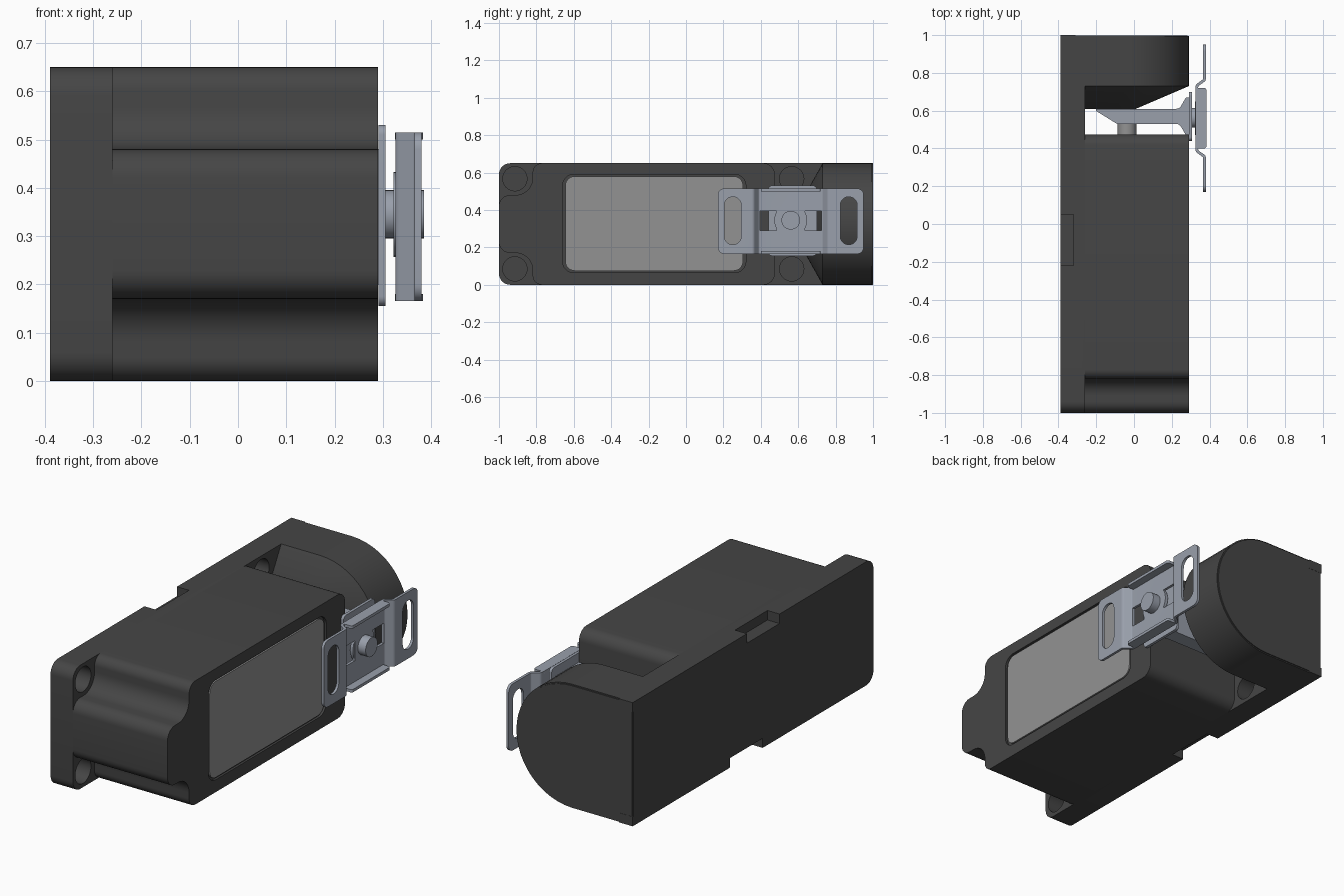
import bpy, bmesh, math
from mathutils import Vector

if "Cube" in bpy.data.objects:
    bpy.data.objects.remove(bpy.data.objects["Cube"])


def material(name, rgb):
    m = bpy.data.materials.new(name)
    m.diffuse_color = (*rgb, 1)
    m.use_nodes = True
    m.node_tree.nodes["Principled BSDF"].inputs["Base Color"].default_value = m.diffuse_color
    return m


DARK = material("dark_plastic", (0.06, 0.06, 0.06))
PANEL = material("panel_grey", (0.29, 0.29, 0.29))
STEEL = material("steel", (0.32, 0.35, 0.41))


def fillet(pts, steps=8):
    """Round the corners of a polygon given as (u, v, radius)."""
    out, n = [], len(pts)
    for i, p in enumerate(pts):
        c, r = Vector(p[:2]), (p[2] if len(p) > 2 else 0)
        if r == 0:
            out.append(c)
            continue
        a = (Vector(pts[i - 1][:2]) - c).normalized()
        b = (Vector(pts[(i + 1) % n][:2]) - c).normalized()
        half = a.angle(b) / 2
        mid = c + (a + b).normalized() * r / math.sin(half)
        s = c + a * r / math.tan(half) - mid
        e = c + b * r / math.tan(half) - mid
        turn = math.atan2(s.x * e.y - s.y * e.x, s.dot(e))
        for k in range(steps + 1):
            t = turn * k / steps
            out.append(mid + Vector((s.x * math.cos(t) - s.y * math.sin(t),
                                     s.x * math.sin(t) + s.y * math.cos(t))))
    return out


def rect(u0, u1, v0, v1, r=0):
    return fillet([(u0, v0, r), (u1, v0, r), (u1, v1, r), (u0, v1, r)])


def circle(u, v, r, n=32):
    return [(u + r * math.cos(2 * math.pi * k / n),
             v + r * math.sin(2 * math.pi * k / n)) for k in range(n)]


def loft(name, sections, axis, mat):
    """Skin (position, outline) sections placed along an axis."""
    place = {"x": lambda u, v, w: (w, u, v), "y": lambda u, v, w: (u, w, v),
             "z": lambda u, v, w: (u, v, w)}[axis]
    bm = bmesh.new()
    rings = [[bm.verts.new(place(p[0], p[1], w)) for p in pts] for w, pts in sections]
    bm.faces.new(rings[0])
    bm.faces.new(rings[-1])
    for lo, hi in zip(rings, rings[1:]):
        n = len(lo)
        for i in range(n):
            j = (i + 1) % n
            bm.faces.new((lo[i], lo[j], hi[j], hi[i]))
    bmesh.ops.recalc_face_normals(bm, faces=bm.faces)
    me = bpy.data.meshes.new(name)
    bm.to_mesh(me)
    bm.free()
    ob = bpy.data.objects.new(name, me)
    bpy.context.collection.objects.link(ob)
    me.materials.append(mat)
    return ob


def prism(name, pts, axis, a, b, mat=DARK):
    return loft(name, [(a, pts), (b, pts)], axis, mat)


def cut(ob, cutter, op="DIFFERENCE"):
    mod = ob.modifiers.new("cut", "BOOLEAN")
    mod.operation, mod.object, mod.solver = op, cutter, "EXACT"
    bpy.context.view_layer.objects.active = ob
    bpy.ops.object.modifier_apply(modifier=mod.name)
    bpy.data.objects.remove(cutter)


# base plate with blind screw holes and two cable notches
base = prism("base_plate", fillet([(-1, 0, .06), (.994, 0), (.994, .65), (-1, .65, .06)]),
             "x", -.39, -.26)
for y in (-.915, .565):
    for z in (.085, .567):
        cut(base, prism("hole_cutter", circle(y, z, .065), "x", -.37, -.2))
cut(base, prism("notch_cutter", rect(-.22, .05, .6, .7), "x", -.45, -.32))
cut(base, prism("notch_cutter", rect(-.08, .19, -.05, .05), "x", -.45, -.32))

# main housing, front corners scooped around the screws
upper = [(.475, .65, .06), (-.82, .65, .05), (-.82, .48, .09), (-1, .48, .06)]
lower = [(y, .65 - z, r) for y, z, r in reversed(upper)]
housing = prism("main_housing", fillet(upper + lower), "x", -.26, .29)
cut(housing, prism("pocket_cutter", rect(-.66, .32, .065, .59, .06), "x", .278, .35))
prism("front_panel", rect(-.645, .305, .075, .58, .05), "x", .27, .287, PANEL)


# D-shaped head with a conical inner face
def d_shape(cx, r, x0, n=24):
    arc = [(cx + r * math.cos(t), .325 + r * math.sin(t))
           for t in (-math.pi / 2 + math.pi * k / n for k in range(n + 1))]
    return arc + [(x0, .325 + r), (x0, .325 - r)]


loft("round_head", [(.61, d_shape(-.1, .11, -.26)), (.73, d_shape(-.035, .325, -.26)),
                    (.994, d_shape(-.035, .325, -.26))], "y", DARK)
prism("head_end_cap", d_shape(-.035, .319, -.385), "y", .99, .999)
for z in (0, .6):
    prism("corner_tab", rect(-.39, -.31, z, z + .05), "y", .98, 1.0)

# pivot post and actuator key
prism("pivot_post", circle(-.037, .325, .05), "y", .47, .535, PANEL)
key = [(-.2, .61), (-.2, .598), (-.09, .53), (.24, .53, .03), (.275, .47),
       (.295, .47), (.295, .67), (.275, .67), (.24, .61, .03)]
prism("actuator_key", fillet(key), "z", .2, .48, STEEL)
prism("key_flange", rect(.44, .70, .155, .53, .02), "x", .291, .306, STEEL)
prism("key_neck", circle(.57, .345, .045), "x", .3, .33, STEEL)

# mounting bracket: joggled strip with slotted ears
outer = [(.38, .17), (.38, .362, .02), (.34, .39, .01)]
inner = [(.326, .383, .02), (.366, .353, .01), (.366, .17)]


def flip(pts):
    return [(p[0], 1.12 - p[1], *p[2:]) for p in reversed(pts)]


bracket = prism("mounting_bracket", fillet(outer + flip(outer) + flip(inner) + inner),
                "z", .165, .515, STEEL)
cut(bracket, prism("corner_trim", rect(.17, .95, .165, .515, .035), "x", .3, .4), "INTERSECT")
for s in (-1, 1):
    slot = 0.56 + s * .31
    cut(bracket, prism("slot_cutter", rect(slot - .045, slot + .045, .215, .47, .044),
                       "x", .3, .4))
    win = .56 + s * .12
    cut(bracket, prism("window_cutter", rect(win - .045, win + .045, .29, .395), "x", .3, .4))
for z in (.165, .5):
    prism("bracket_rim", rect(.325, .383, .4, .72, .012), "z", z, z + .015, STEEL)
prism("pin_washer", circle(.56, .345, .088), "x", .322, .338, STEEL)
prism("pin_head", circle(.56, .345, .05), "x", .3, .385, STEEL)

# smooth the rounded faces, keep hard edges
for ob in list(bpy.context.scene.objects):
    bpy.ops.object.select_all(action="DESELECT")
    ob.select_set(True)
    bpy.context.view_layer.objects.active = ob
    bpy.ops.object.shade_smooth_by_angle(angle=math.radians(30))
